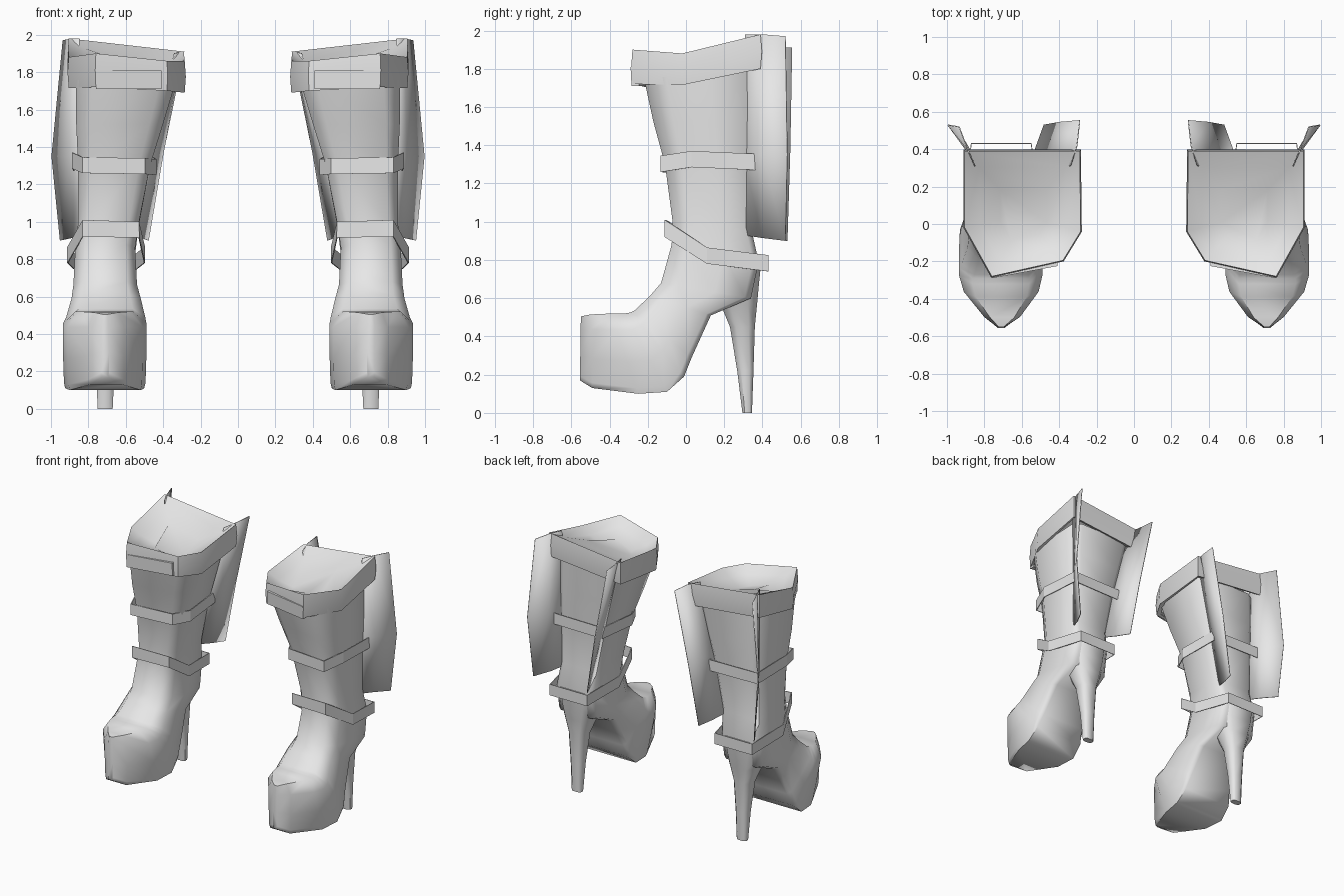
import bpy, bmesh, math
from mathutils import Vector

cube = bpy.data.objects.get("Cube")
if cube:
    bpy.data.objects.remove(cube, do_unlink=True)

GREY = (0.8, 0.8, 0.8, 1.0)
mat = bpy.data.materials.new("light_grey")
mat.use_nodes = True
mat.diffuse_color = GREY
bsdf = next(n for n in mat.node_tree.nodes if n.type == 'BSDF_PRINCIPLED')
bsdf.inputs["Base Color"].default_value = GREY


def loft(name, rings, closed=True, cap_start=False, cap_end=False,
         smooth=None, thickness=0):
    """Skin a list of equal-length rings, then mirror the part for the other boot."""
    bm = bmesh.new()
    rows = [[bm.verts.new(p) for p in r] for r in rings]
    n = len(rows[0])
    for a, b in zip(rows, rows[1:]):
        for i in range(n if closed else n - 1):
            j = (i + 1) % n
            bm.faces.new((a[i], a[j], b[j], b[i]))
    if cap_start:
        bm.faces.new(rows[0])
    if cap_end:
        bm.faces.new(rows[-1])
    bmesh.ops.recalc_face_normals(bm, faces=bm.faces)
    me = bpy.data.meshes.new(name)
    bm.to_mesh(me)
    bm.free()
    me.materials.append(mat)
    ob = bpy.data.objects.new(name, me)
    bpy.context.collection.objects.link(ob)
    if smooth:
        bpy.ops.object.select_all(action='DESELECT')
        ob.select_set(True)
        bpy.context.view_layer.objects.active = ob
        bpy.ops.object.shade_smooth_by_angle(angle=math.radians(smooth))
    if thickness:
        m = ob.modifiers.new("Thickness", 'SOLIDIFY')
        m.thickness = thickness
        m.offset = 0
    m = ob.modifiers.new("Mirror", 'MIRROR')
    m.use_mirror_merge = False
    return ob


def section(x0, x1, front, back, skew=0, base=.75):
    """Rounded box section from a front (y, z) to a back (y, z); skew pulls the inner front corner back."""
    cx, hw = (x0 + x1) / 2, (x1 - x0) / 2
    shape = [(0, .68), (.2, 1), (.6, 1), (.93, .98), (1, base)]
    pts = [(t, w) for t, w in shape] + [(t, -w) for t, w in reversed(shape)]
    return [Vector((cx + w * hw,
                    front[0] + t * (back[0] - front[0]) + (skew if t == 0 and w < 0 else 0),
                    front[1] + t * (back[1] - front[1]))) for t, w in pts]


def scaled(ring, s, dz=0):
    """Copy of a ring scaled about its centre in plan."""
    c = sum(ring, Vector()) / len(ring)
    return [Vector((c.x + (p.x - c.x) * s, c.y + (p.y - c.y) * s, p.z + dz))
            for p in ring]


def strap(name, outline):
    """Thin closed band from (x, y, z_low, z_high) corners."""
    return loft(name, [[(x, y, a) for x, y, a, b in outline],
                       [(x, y, b) for x, y, a, b in outline]], thickness=.006)


# Shaft and platform foot in one skin, from the knee down to the toe
body = [
    section(.33, .865, (-.22, 1.75), (.36, 1.79), .07),
    section(.40, .865, (-.17, 1.52), (.355, 1.54), .06),
    section(.47, .855, (-.11, 1.30), (.35, 1.30), .05),
    section(.53, .855, (-.07, 1.00), (.34, .97), .02),
    section(.55, .87, (-.075, .88), (.38, .79)),
    section(.54, .88, (-.13, .68), (.34, .60)),
    section(.52, .89, (-.19, .61), (.13, .51)),
    section(.495, .92, (-.27, .535), (.03, .29), base=.85),
    section(.49, .935, (-.29, .525), (-.01, .19), base=.92),
    section(.49, .935, (-.32, .52), (-.10, .11), base=.95),
    section(.51, .91, (-.39, .52), (-.25, .10), base=.95),
    section(.61, .80, (-.50, .515), (-.49, .13), base=.9),
    section(.69, .73, (-.55, .505), (-.555, .17), base=.9),
]
loft("boot_body", body, cap_end=True, smooth=65)


# Stiletto heel
def heel_ring(x0, x1, y0, y1, z):
    cx, cy = (x0 + x1) / 2, (y0 + y1) / 2
    return [Vector((cx + (x1 - x0) / 2 * u, cy + (y1 - y0) / 2 * v, z))
            for u, v in [(-1, -.5), (-.5, -1), (.5, -1), (1, -.5),
                         (1, .5), (.6, 1), (-.6, 1), (-1, .5)]]


loft("heel", [heel_ring(.55, .87, .08, .395, .80),
              heel_ring(.565, .855, .12, .382, .68),
              heel_ring(.60, .82, .18, .372, .57),
              heel_ring(.64, .78, .23, .36, .45),
              heel_ring(.66, .76, .268, .353, .22),
              heel_ring(.67, .75, .295, .345, 0)],
     cap_start=True, cap_end=True, smooth=50)

# Folded cuff closed by a shallow dished top
cuff = [(.29, .39, 1.74, 1.91), (.285, -.04, 1.69, 1.86), (.38, -.195, 1.70, 1.86),
        (.76, -.28, 1.72, 1.90), (.905, -.02, 1.715, 1.88), (.905, .39, 1.80, 1.98)]
low = [Vector((x, y, a)) for x, y, a, b in cuff]
high = [Vector((x, y, b)) for x, y, a, b in cuff]
mid = [(a + b) / 2 for a, b in zip(low, high)]
loft("cuff", [scaled(low, .88, .02), low, scaled(mid, 1.02), high], smooth=35)
loft("cuff_top", [high, scaled(high, .75, -.05), scaled(high, .4, -.09)],
     cap_end=True, smooth=60)

# Plate on the front of the cuff
loft("cuff_front_plate",
     [[(.41, y0, z), (.76, y1, z), (.76, y1 + .04, z), (.41, y0 + .04, z)]
      for y0, y1, z in [(-.22, -.285, 1.71), (-.225, -.29, 1.81)]],
     cap_start=True, cap_end=True)

# Straps around the calf and the ankle
strap("calf_strap", [(.50, -.09, 1.255, 1.34), (.83, -.13, 1.26, 1.345),
                     (.885, .03, 1.285, 1.37), (.875, .37, 1.27, 1.355),
                     (.46, .37, 1.265, 1.35), (.44, .04, 1.25, 1.335)])
strap("ankle_strap", [(.53, -.09, .915, 1.00), (.83, -.11, .92, 1.01),
                      (.91, .11, .78, .865), (.87, .43, .74, .825),
                      (.55, .43, .74, .825), (.50, .11, .78, .865)])

# Upright flaps rooted in the back corners of the shaft
loft("outer_flap", [[(.85, .31, 1.98), (.89, .40, 1.98), (.935, .52, 1.97)],
                    [(.84, .30, 1.35), (.90, .40, 1.35), (.995, .53, 1.35)],
                    [(.84, .30, .93), (.88, .40, .915), (.95, .52, .90)]],
     closed=False, smooth=60, thickness=.006)
loft("inner_flap", [[(.34, .31, 1.90), (.305, .42, 1.91), (.29, .555, 1.91)],
                    [(.47, .30, 1.37), (.43, .42, 1.37), (.40, .545, 1.37)],
                    [(.56, .30, .94), (.52, .42, .915), (.48, .53, .90)]],
     closed=False, smooth=60, thickness=.006)
